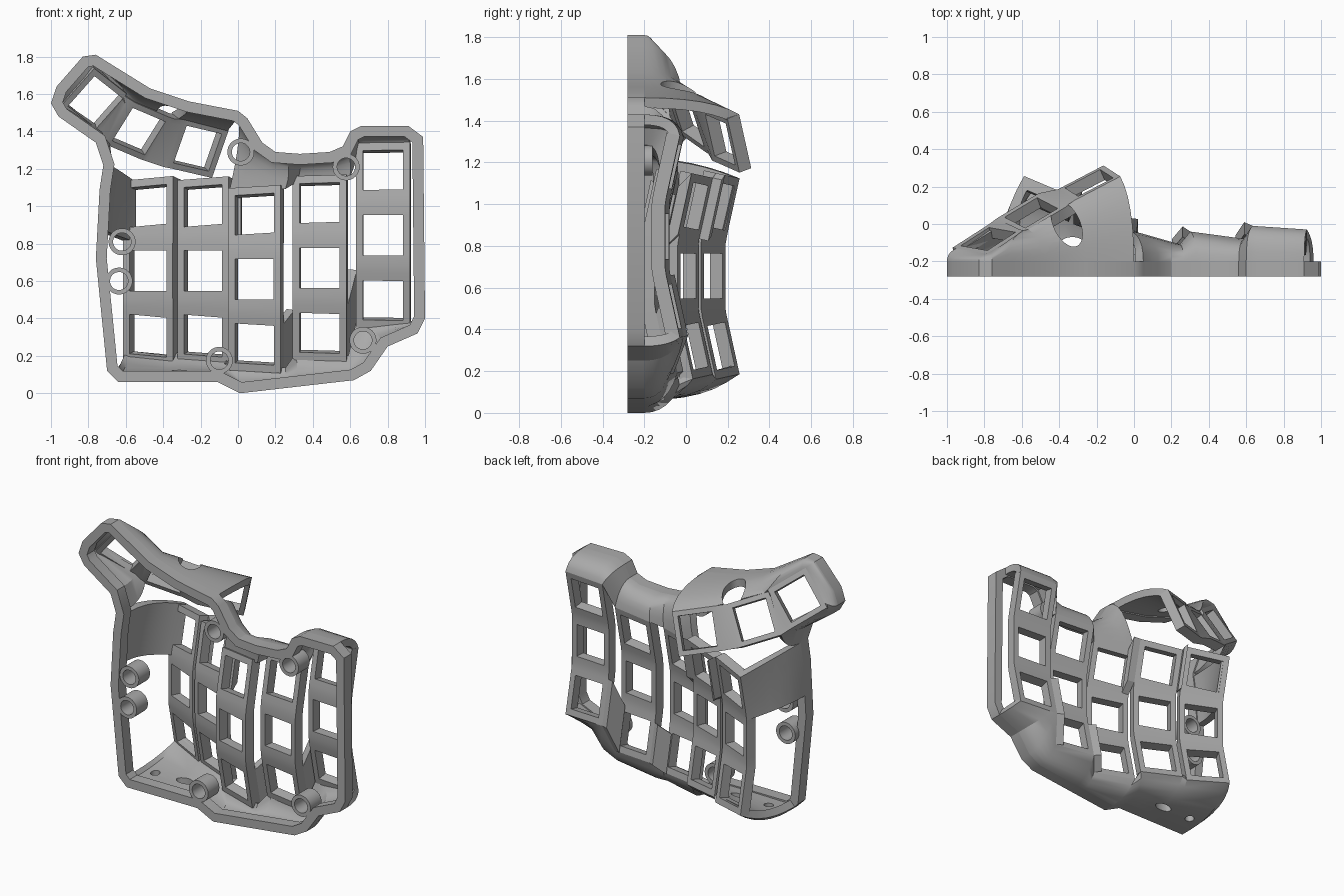
import bpy
import math
from mathutils import Vector

if "Cube" in bpy.data.objects:
    bpy.data.objects.remove(bpy.data.objects["Cube"])

grey = bpy.data.materials.new("matte grey")
grey.use_nodes = True
grey.diffuse_color = (0.4, 0.4, 0.4, 1)
grey.node_tree.nodes["Principled BSDF"].inputs["Base Color"].default_value = (0.4, 0.4, 0.4, 1)

FRONT, RIM_TOP = -0.28, -0.2


def activate(obj):
    bpy.ops.object.select_all(action='DESELECT')
    obj.select_set(True)
    bpy.context.view_layer.objects.active = obj


def shell(name, verts, faces, thickness, cutters=(), offset=-1):
    """Thicken a sheet of faces, cut openings and shade it."""
    mesh = bpy.data.meshes.new(name)
    mesh.from_pydata([tuple(v) for v in verts], [], faces)
    mesh.materials.append(grey)
    obj = bpy.data.objects.new(name, mesh)
    bpy.context.collection.objects.link(obj)
    activate(obj)
    mod = obj.modifiers.new("thickness", 'SOLIDIFY')
    mod.thickness = thickness
    mod.offset = offset
    bpy.ops.object.modifier_apply(modifier=mod.name)
    for cutter in cutters:
        mod = obj.modifiers.new("opening", 'BOOLEAN')
        mod.operation = 'DIFFERENCE'
        mod.object = cutter
        bpy.ops.object.modifier_apply(modifier=mod.name)
    bpy.ops.object.shade_smooth_by_angle(angle=math.radians(30))
    return obj


def key_strip(name, keys, half_len=0.15, half_wide=0.145, hole=0.108):
    """Row of square key frames; each key is (centre, along, across)."""
    grid = []
    for centre, along, across in keys:
        along = along.normalized()
        across = (across - along * across.dot(along)).normalized()
        for s in (-half_len, -hole, hole, half_len):
            grid.append([centre + along * s + across * t
                         for t in (-half_wide, -hole, hole, half_wide)])
    verts = [v for row in grid for v in row]
    faces = [(4 * i + j, 4 * i + 4 + j, 4 * i + 5 + j, 4 * i + 1 + j)
             for i in range(len(grid) - 1) for j in range(3)
             if not (i % 4 == 1 and j == 1)]
    shell(name, verts, faces, 0.065)
    return grid


def loft(name, pairs, bulge=0.7, steps=6, thickness=0.05, cutters=(), offset=-1):
    """Curved wall rising from the first point of each pair to the second."""
    verts = []
    for p, q in pairs:
        knee = Vector((p.x, p.y + (q.y - p.y) * bulge, p.z)) if bulge else (p + q) / 2
        for k in range(steps + 1):
            t = k / steps
            verts.append(p * (1 - t) ** 2 + knee * 2 * t * (1 - t) + q * t * t)
    n = steps + 1
    faces = [(i * n + k, i * n + n + k, i * n + n + k + 1, i * n + k + 1)
             for i in range(len(pairs) - 1) for k in range(steps)]
    return shell(name, verts, faces, thickness, cutters, offset)


def cutter(location, scale, turn=0):
    bpy.ops.mesh.primitive_cylinder_add(vertices=32, radius=1, depth=2, location=location,
                                        rotation=(0, 0, turn))
    obj = bpy.context.object
    obj.name = "opening_cutter"
    obj.scale = scale
    obj.hide_render = True
    bpy.context.view_layer.update()
    return obj


# Base rim: outline clockwise from the thumb corner, as (x, z)
OUTLINE = [(-.83, 1.8), (-.76, 1.81), (-.68, 1.76), (-.47, 1.63), (-.26, 1.56), (0, 1.51),
           (.05, 1.47), (.13, 1.34), (.2, 1.29), (.33, 1.28), (.49, 1.29), (.56, 1.32),
           (.6, 1.4), (.66, 1.43), (.91, 1.43), (.99, 1.37), (1, .4), (.96, .32),
           (.8, .25), (.71, .12), (.62, .07), (.01, 0), (-.11, .06), (-.64, .06),
           (-.7, .12), (-.76, .72), (-.74, 1.09), (-.72, 1.22), (-.76, 1.34),
           (-.96, 1.48), (-1, 1.55), (-.97, 1.64)]
N = len(OUTLINE)
points = [Vector(p) for p in OUTLINE]
inner = []
for i, p in enumerate(points):
    a = (p - points[i - 1]).normalized()
    b = (points[(i + 1) % N] - p).normalized()
    normal = Vector((a.y + b.y, -a.x - b.x)).normalized()
    inner.append(p + normal * 0.058 / max(0.8, normal.dot(Vector((a.y, -a.x)))))
ring = [Vector((p.x, FRONT, p.y)) for p in points + inner]
shell("base_rim", ring, [(N + i, N + (i + 1) % N, (i + 1) % N, i) for i in range(N)],
      RIM_TOP - FRONT)


def rim(f):
    """Point on the top of the rim at a fractional outline index."""
    i = int(f)
    p = points[i % N].lerp(points[(i + 1) % N], f - i)
    return Vector((p.x, RIM_TOP, p.y))


# Finger columns: centre x, depth, centre z and sideways slope
COLUMNS = [(-.455, .13, .655, 24), (-.165, .01, .655, 20), (.105, -.14, .61, 16),
           (.445, -.13, .67, 8), (.78, -.09, .845, 4)]
cols = []
for n, (x, y, z, slope) in enumerate(COLUMNS):
    s = math.radians(slope)
    across = Vector((math.cos(s), -math.sin(s), 0))
    keys = [(Vector((x, y + abs(r) * 0.038, z + r * 0.335)), Vector((0, r * 0.22, 1)), across)
            for r in (-1, 0, 1)]
    cols.append(key_strip(f"finger_column_{n + 1}", keys))
c1, c2, c3, c4, c5 = cols

# Thumb cluster plate
thumb = key_strip("thumb_plate", [
    (Vector((-.78, -.08, 1.58)), Vector((.7, .45, -.55)), Vector((-.6, .15, -.78))),
    (Vector((-.55, .06, 1.43)), Vector((.8, .48, -.34)), Vector((-.45, .3, -.84))),
    (Vector((-.24, .22, 1.33)), Vector((.86, .45, -.2)), Vector((-.18, .28, -.95)))],
    half_len=0.14, half_wide=0.14)

# Thumb wall with its oval opening
oval = cutter((-.36, 0, 1.55), (.07, .13, .4), math.radians(25))
loft("thumb_wall", [
    (rim(27), thumb[4][3]), (rim(28), thumb[3][3]), (rim(29), thumb[0][3]),
    (rim(30), thumb[0][2]), (rim(31), thumb[0][1]), (rim(32), thumb[0][0]),
    (rim(33), thumb[1][0]), (rim(34), thumb[3][0]), (rim(35), thumb[5][0]),
    (rim(36), thumb[8][0]), (rim(37), thumb[11][0])], cutters=[oval])

# Upper, lower and side walls of the finger section
loft("upper_wall", [
    (rim(6), c3[11][0]), (rim(7), c3[11][1]), (rim(8), c3[11][2]), (rim(8.5), c3[11][3]),
    (rim(9), c4[11][0]), (rim(10), c4[11][2]), (rim(11), c4[11][3]), (rim(12), c5[11][0]),
    (rim(13), c5[11][1]), (rim(14), c5[11][3])], bulge=0.9)
slot = cutter((-.33, -.1, .08), (.06, .03, .12))
port = cutter((-.55, -.1, .08), (.03, .03, .12))
loft("lower_wall", [
    (rim(17), c5[0][3]), (rim(18), c5[0][1]), (rim(19), c5[0][0]), (rim(20), c4[0][3]),
    (rim(20.5), c4[0][0]), (rim(20.6), c3[0][3]), (rim(21), c3[0][0]), (rim(22), c2[0][3]),
    (rim(22.4), c2[0][0]), (rim(22.5), c1[0][3]), (rim(23), c1[0][1]),
    (rim(23.6), c1[0][0])], cutters=[slot, port])
loft("side_wall", [(rim(25.4), c1[7][0]), (rim(26), c1[9][0]), (rim(27), c1[11][0])],
     bulge=0.5)
for obj in (oval, slot, port):
    bpy.data.objects.remove(obj)

# Short webs joining neighbouring columns
for n, (left, right, rows) in enumerate([(c1, c2, range(8, 12)), (c2, c3, range(8, 12)),
                                         (c3, c4, range(0, 3)), (c4, c5, range(0, 4))]):
    loft(f"column_web_{n + 1}", [(left[i][3], right[i][0]) for i in rows],
         bulge=0, steps=1, offset=1)

# Screw bosses
for n, (x, z) in enumerate([(.015, 1.29), (.578, 1.21), (-.62, .81), (-.636, .6),
                            (-.1, .176), (.668, .283)]):
    verts, sides = [], 32
    for radius in (0.072, 0.048):
        for k in range(sides):
            a = math.tau * k / sides
            verts.append((x + radius * math.cos(a), FRONT, z + radius * math.sin(a)))
    shell(f"screw_boss_{n + 1}", verts,
          [(k, (k + 1) % sides, sides + (k + 1) % sides, sides + k) for k in range(sides)], 0.12)
